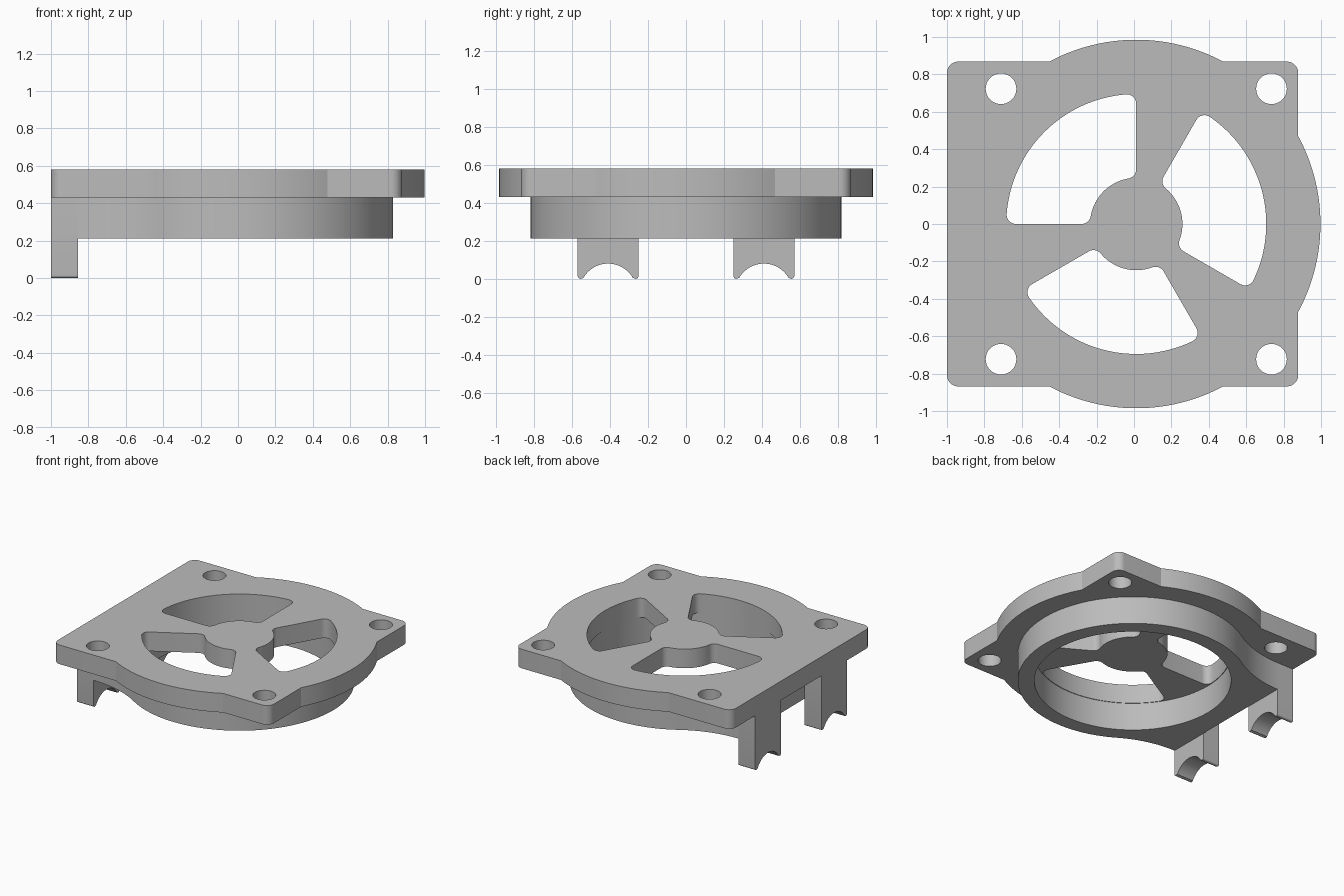
import bpy
import bmesh
from math import radians, degrees, asin, atan2, cos, sin, sqrt
from mathutils import Matrix, Vector

cube = bpy.data.objects.get("Cube")
if cube:
    bpy.data.objects.remove(cube, do_unlink=True)

grey = bpy.data.materials.new("plain grey")
grey.use_nodes = True
grey.diffuse_color = (0.5, 0.5, 0.5, 1)
grey.node_tree.nodes["Principled BSDF"].inputs["Base Color"].default_value = grey.diffuse_color

CX = 0.012                       # axis of the round parts
Z_BODY, Z_FLANGE, Z_TOP = 0.212, 0.43, 0.58
BODY_R, BORE_R = 0.818, 0.70
LEG_X, LEG_Y = -0.855, 0.57


def arc(x, y, r, start, end, steps=12):
    """Points along a circular arc, angles in degrees."""
    angles = [radians(start + (end - start) * i / steps) for i in range(steps + 1)]
    return [(x + r * cos(a), y + r * sin(a)) for a in angles]


def circle(x, y, r, steps=48):
    return arc(x, y, r, 0, 360, steps)[:-1]


def prism(name, loops, low, high, turn=Matrix()):
    """Fill an outline with holes and extrude it from low to high."""
    curve = bpy.data.curves.new(name, "CURVE")
    curve.dimensions = "2D"
    curve.fill_mode = "BOTH"
    curve.extrude = (high - low) / 2
    for loop in loops:
        spline = curve.splines.new("POLY")
        spline.points.add(len(loop) - 1)
        for point, (x, y) in zip(spline.points, loop):
            point.co = (x, y, 0, 1)
        spline.use_cyclic_u = True
    obj = bpy.data.objects.new(name, curve)
    bpy.context.collection.objects.link(obj)
    bpy.ops.object.select_all(action="DESELECT")
    obj.select_set(True)
    bpy.context.view_layer.objects.active = obj
    bpy.ops.object.convert(target="MESH")
    obj = bpy.context.object
    bm = bmesh.new()
    bm.from_mesh(obj.data)
    bmesh.ops.remove_doubles(bm, verts=bm.verts, dist=0.0001)
    bmesh.ops.transform(bm, verts=bm.verts,
                        matrix=turn @ Matrix.Translation(Vector((0, 0, (low + high) / 2))))
    bmesh.ops.recalc_face_normals(bm, faces=bm.faces)
    bm.to_mesh(obj.data)
    bm.free()
    obj.data.materials.clear()
    obj.data.materials.append(grey)
    bpy.ops.object.shade_smooth_by_angle(angle=radians(25))
    return obj


def window(a, b, inner=0.247, outer=0.695, r=0.05):
    """Ring sector between two angles with rounded corners."""
    d = degrees(asin(r / (outer - r)))
    e = degrees(asin(r / (inner + r)))

    def corner(radius, angle, start, end):
        t = radians(angle)
        return arc(CX + radius * cos(t), radius * sin(t), r, start, end, 8)

    return (corner(outer - r, a + d, a - 90, a + d)
            + arc(CX, 0, outer, a + d, b - d, 32)[1:-1]
            + corner(outer - r, b - d, b - d, b + 90)
            + corner(inner + r, b - e, b + 90, b - e + 180)
            + arc(CX, 0, inner, b - e, a + e, 16)[1:-1]
            + corner(inner + r, a + e, a + e + 180, a + 270))


# Flange: square plate with three round bulges, bolt holes and windows
half, right, left, bulge, cr = 0.868, 0.878, -1.0, 0.985, 0.06
side = degrees(atan2(sqrt(bulge ** 2 - (right - CX) ** 2), right - CX))
top = degrees(asin(half / bulge))
outline = (arc(CX, 0, bulge, -side, side, 32)
           + arc(right - cr, half - cr, cr, 0, 90)
           + arc(CX, 0, bulge, top, 180 - top, 32)
           + arc(left + cr, half - cr, cr, 90, 180)
           + arc(left + cr, -half + cr, cr, 180, 270)
           + arc(CX, 0, bulge, 180 + top, 360 - top, 32)
           + arc(right - cr, -half + cr, cr, 270, 360))
holes = [circle(CX + sx * 0.723, sy * 0.723, 0.082, 32) for sx in (-1, 1) for sy in (-1, 1)]
windows = [window(a, a + 90) for a in (90, 210, 330)]
prism("flange", [outline] + holes + windows, Z_FLANGE, Z_TOP)

# Round body: ring that flares into a flat wall between the legs
dx = LEG_X - CX
flare = (dx ** 2 + LEG_Y ** 2 - BODY_R ** 2) / (2 * (BODY_R - LEG_Y))
join = degrees(atan2(LEG_Y + flare, dx))
upper = arc(LEG_X, LEG_Y + flare, flare, join - 180, -90, 16)
body = (arc(CX, 0, BODY_R, -join, join, 96) + upper[1:]
        + [(x, -y) for x, y in reversed(upper[1:])])
prism("ring_body", [body, circle(CX, 0, BORE_R, 96)], Z_BODY, Z_FLANGE)

# Legs: upright plates with an arched foot and rounded tips
to_side = Matrix(((0, 0, 1, 0), (1, 0, 0, 0), (0, 1, 0, 0), (0, 0, 0, 1)))
tip, arch, rise = 0.014, 0.15, 0.08
reach = degrees(asin((rise + 0.005) / arch)) - 20
for name, y in (("back_leg", 0.41), ("front_leg", -0.41)):
    w = 0.16
    notch = arc(y, rise - arch, arch, 150, 30, 24)
    profile = ([(y - w, Z_FLANGE)]
               + arc(y - w + tip, tip, tip, 180, 300, 8)
               + notch
               + arc(y + w - tip, tip, tip, 240, 360, 8)
               + [(y + w, Z_FLANGE)])
    prism(name, [profile], left, LEG_X, to_side)
